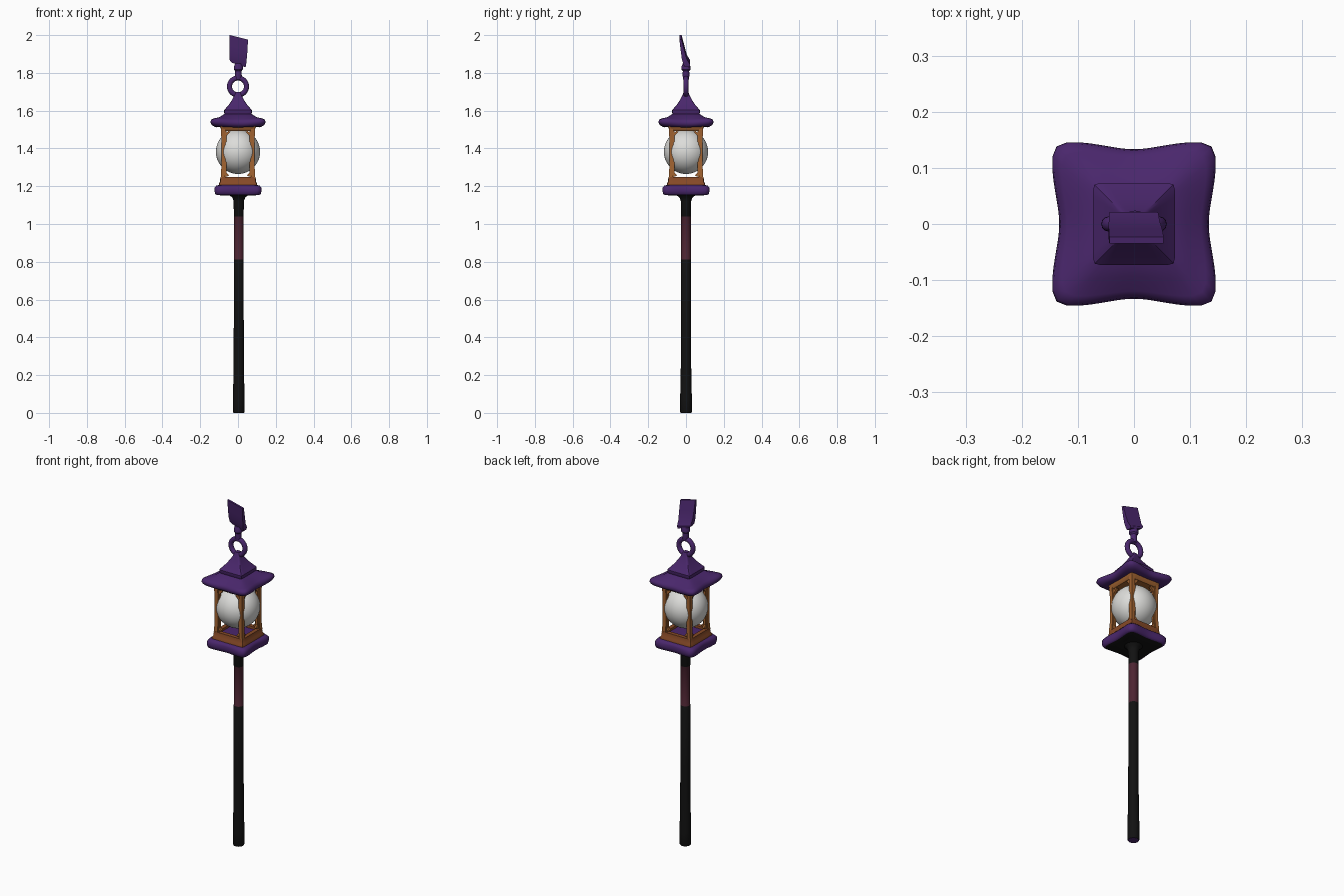
import bpy, bmesh, math
from mathutils import Vector, Matrix

if "Cube" in bpy.data.objects:
    bpy.data.objects.remove(bpy.data.objects["Cube"])


def mat(name, rgb):
    m = bpy.data.materials.new(name)
    m.diffuse_color = (*rgb, 1)
    m.use_nodes = True
    m.node_tree.nodes["Principled BSDF"].inputs["Base Color"].default_value = m.diffuse_color
    return m


PURPLE = mat("purple", (0.068, 0.020, 0.150))
BLACK = mat("black", (0.006, 0.006, 0.006))
MAROON = mat("maroon", (0.075, 0.018, 0.032))
ORANGE = mat("orange wood", (0.36, 0.125, 0.030))
RUST = mat("rust wood", (0.24, 0.068, 0.020))
WHITE = mat("white glass", (0.72, 0.72, 0.70))


def finish(name, bm, mats, angle=40):
    bmesh.ops.recalc_face_normals(bm, faces=bm.faces)
    me = bpy.data.meshes.new(name)
    bm.to_mesh(me)
    bm.free()
    for m in mats:
        me.materials.append(m)
    ob = bpy.data.objects.new(name, me)
    bpy.context.collection.objects.link(ob)
    bpy.ops.object.select_all(action='DESELECT')
    ob.select_set(True)
    bpy.context.view_layer.objects.active = ob
    bpy.ops.object.shade_smooth_by_angle(angle=math.radians(angle))
    return ob


def skin(bm, rings):
    """Bridge closed rings of points and cap both ends."""
    vs = [[bm.verts.new(p) for p in r] for r in rings]
    n = len(vs[0])
    for a, b in zip(vs, vs[1:]):
        for i in range(n):
            bm.faces.new((a[i], a[(i + 1) % n], b[(i + 1) % n], b[i]))
    bm.faces.new(vs[0][::-1])
    bm.faces.new(vs[-1])


def square_ring(h, z, k=0.0, lift=0.0, p=10, n=64):
    """Rounded square of half width h; k pulls the sides in, lift raises the corners."""
    pts = []
    for i in range(n):
        a = 2 * math.pi * i / n
        c, s = math.cos(a), math.sin(a)
        r = h * (abs(c)**p + abs(s)**p)**(-1 / p) * (1 - k * math.cos(2 * a)**2)
        pts.append((r * c, r * s, z + lift * math.sin(2 * a)**4))
    return pts


def round_ring(r, z, x=0.004, n=24):
    return [(x + r * math.cos(2 * math.pi * i / n), r * math.sin(2 * math.pi * i / n), z)
            for i in range(n)]


def bar(bm, centre, size, rot=None):
    m = Matrix.Translation(centre) @ (rot or Matrix()) @ Matrix.Diagonal((*size, 1))
    bmesh.ops.create_cube(bm, size=1, matrix=m)


# Pole with a maroon grip band and purple foot
bm = bmesh.new()
skin(bm, [round_ring(r, z) for r, z in
          [(0.028, 0), (0.031, 0.006), (0.031, 0.08), (0.028, 0.2), (0.0265, 0.45), (0.026, 0.81),
           (0.0255, 0.811), (0.0255, 1.04), (0.026, 1.041), (0.027, 1.12), (0.034, 1.14), (0.06, 1.16)]])
for f in bm.faces:
    z = f.calc_center_median().z
    f.material_index = 1 if 0.811 < z < 1.04 else 2 if z < 0.003 else 0
finish("pole", bm, [BLACK, MAROON, PURPLE])

# Lantern base slab, black underneath
bm = bmesh.new()
skin(bm, [square_ring(h, z, k) for h, z, k in
          [(0.05, 1.150, 0), (0.112, 1.153, .05), (0.122, 1.158, .06), (0.126, 1.175, .07),
           (0.125, 1.192, .06), (0.116, 1.203, .04), (0.095, 1.208, 0)]])
for f in bm.faces:
    f.material_index = 1 if f.calc_center_median().z < 1.154 else 0
finish("lantern_base", bm, [PURPLE, BLACK], 60)

# Lower frame sill with purple floor
bm = bmesh.new()
skin(bm, [square_ring(h, z, 0, 0, 24) for h, z in
          [(0.101, 1.20), (0.101, 1.215), (0.096, 1.222), (0.093, 1.248), (0.07, 1.248), (0.069, 1.235)]])
for f in bm.faces:
    f.material_index = 1 if len(f.verts) > 4 and f.calc_center_median().z > 1.23 else 0
finish("lower_sill", bm, [RUST, PURPLE])

# Upper frame rim
bm = bmesh.new()
skin(bm, [square_ring(h, z, 0, 0, 24) for h, z in
          [(0.084, 1.492), (0.088, 1.497), (0.096, 1.515), (0.096, 1.53)]])
finish("upper_rim", bm, [ORANGE])

# Four corner posts
bm = bmesh.new()
for sx in (-1, 1):
    for sy in (-1, 1):
        rings = []
        for z, c in [(1.24, 0.081), (1.30, 0.077), (1.45, 0.077), (1.505, 0.080)]:
            rings.append([(sx * c + 0.011 * i, sy * c + 0.011 * j, z)
                          for i, j in ((-1, -1), (1, -1), (1, 1), (-1, 1))])
        skin(bm, rings)
finish("corner_posts", bm, [ORANGE], 30)

# Window trim on each side: slim jambs and arched corner brackets
bm = bmesh.new()
for q in range(4):
    turn = Matrix.Rotation(q * math.pi / 2, 4, 'Z')
    for s in (-1, 1):
        bar(bm, turn @ Vector((s * 0.058, -0.076, 1.478)), (0.035, 0.013, 0.013),
            turn @ Matrix.Rotation(s * math.radians(45), 4, 'Y'))
        bar(bm, turn @ Vector((s * 0.064, -0.077, 1.37)), (0.007, 0.012, 0.26), turn)
        bar(bm, turn @ Vector((s * 0.058, -0.077, 1.262)), (0.02, 0.012, 0.010),
            turn @ Matrix.Rotation(-s * math.radians(45), 4, 'Y'))
finish("window_trim", bm, [ORANGE], 30)

# Glass globe bulging out of the four windows
bm = bmesh.new()
bmesh.ops.create_uvsphere(bm, u_segments=40, v_segments=24, radius=0.117,
                          matrix=Matrix.Translation((0, 0, 1.382)))
finish("glass_globe", bm, [WHITE], 60)

# Two-tier flared roof
bm = bmesh.new()
skin(bm, [square_ring(h, z, k, l, p) for h, z, k, l, p in
          [(0.085, 1.515, 0, 0, 10), (0.125, 1.512, .08, .004, 10), (0.141, 1.519, .1, .008, 10),
           (0.148, 1.531, .1, .009, 10), (0.145, 1.545, .1, .008, 10), (0.130, 1.555, .08, .004, 10),
           (0.098, 1.566, .04, 0, 12), (0.068, 1.585, 0, 0, 16)]])
finish("roof_eaves", bm, [PURPLE], 60)
bm = bmesh.new()
skin(bm, [square_ring(h, z, 0, 0, p) for h, z, p in
          [(0.066, 1.575, 20), (0.073, 1.588, 20), (0.073, 1.603, 20), (0.066, 1.611, 20),
           (0.045, 1.636, 18), (0.030, 1.66, 12), (0.018, 1.683, 6), (0.013, 1.70, 3)]])
finish("roof_cap", bm, [PURPLE], 35)

# Hanging ring
bpy.ops.mesh.primitive_torus_add(major_radius=0.045, minor_radius=0.0135, major_segments=36,
                                 minor_segments=12, location=(0, 0, 1.728),
                                 rotation=(math.pi / 2, 0, 0))
ring = bpy.context.object
ring.name = "hanging_ring"
ring.data.materials.append(PURPLE)
bpy.ops.object.shade_smooth()

# Stem with a small collar above the ring
bm = bmesh.new()
skin(bm, [round_ring(r, z, 0.002, 16) for r, z in
          [(0.015, 1.765), (0.018, 1.785), (0.017, 1.81), (0.024, 1.818), (0.024, 1.832), (0.017, 1.85)]])
finish("ring_stem", bm, [PURPLE])

# Tilted strap plate at the very top: z, left x, right x, centre y, half thickness
bm = bmesh.new()
skin(bm, [[(xl, yc - t, z + 0.012), (xr, yc - t, z - 0.012), (xr, yc + t, z - 0.012), (xl, yc + t, z + 0.012)]
          for z, xl, xr, yc, t in
          [(1.842, -.034, .040, .006, .014), (1.856, -.044, .043, .004, .017), (1.885, -.045, .046, -.009, .013),
           (1.93, -.045, .050, -.018, .010), (1.988, -.044, .053, -.029, .006)]])
finish("strap_plate", bm, [PURPLE], 35)
